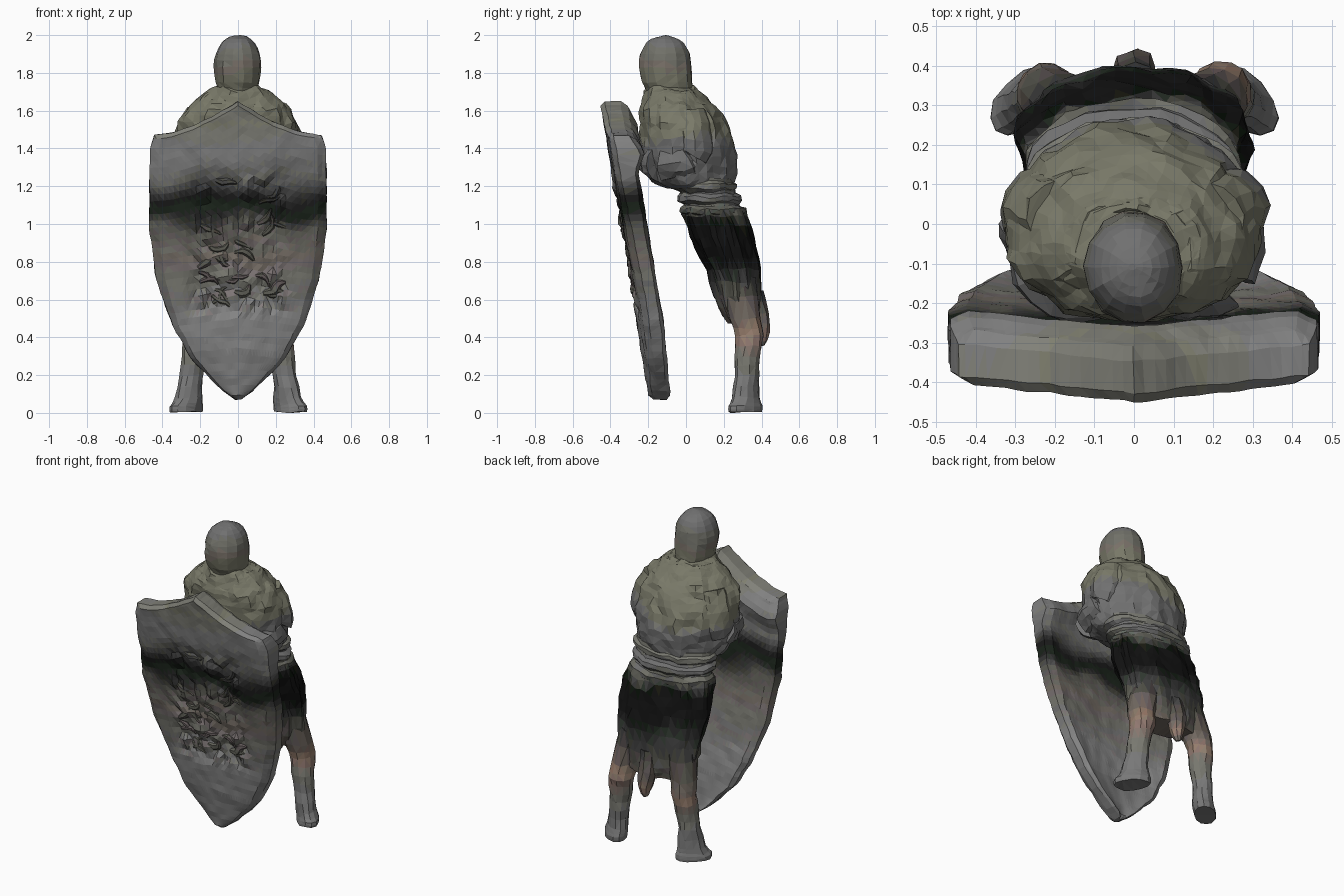
import bpy, bmesh, math, random
from mathutils import Vector, noise

if "Cube" in bpy.data.objects:
    bpy.data.objects.remove(bpy.data.objects["Cube"])

random.seed(4)
MATS = {}


def material(rgb):
    """One cached material per quantised sRGB colour."""
    key = tuple(int(round(c * 1.1 / 8.0) * 8) for c in rgb)
    if key not in MATS:
        m = bpy.data.materials.new("stone_%d_%d_%d" % key)
        m.diffuse_color = [max(c / 255.0, 0.0) ** 2.2 for c in key] + [1.0]
        m.use_nodes = True
        m.node_tree.nodes["Principled BSDF"].inputs["Base Color"].default_value = m.diffuse_color
        MATS[key] = m
    return MATS[key]


def ramp(stops):
    """Colour by height from (z, r, g, b) stops, low to high."""
    def f(p):
        z = p.z + 0.09 * noise.noise(p * 4)
        if z <= stops[0][0]:
            return stops[0][1:]
        for a, b in zip(stops, stops[1:]):
            if z <= b[0]:
                t = (z - a[0]) / (b[0] - a[0])
                return [a[i] + (b[i] - a[i]) * t for i in (1, 2, 3)]
        return stops[-1][1:]
    return f


def skin(name, rings, colour, rough=0.0, strip_caps=False):
    """Join closed rings of points into a solid, roughen, paint by face."""
    bm = bmesh.new()
    rows = [[bm.verts.new(Vector(p) + noise.noise_vector(Vector(p) * 14) * rough)
             for p in r] for r in rings]
    n = len(rows[0])
    for a, b in zip(rows, rows[1:]):
        for i in range(n):
            j = (i + 1) % n
            bm.faces.new((a[i], a[j], b[j], b[i]))
    for r in (rows[0], rows[-1]):
        if strip_caps:
            for i in range(n // 2 - 1):
                bm.faces.new((r[i], r[i + 1], r[n - 2 - i], r[n - 1 - i]))
        else:
            bm.faces.new(r)
    bmesh.ops.triangulate(bm, faces=bm.faces[:])
    bmesh.ops.recalc_face_normals(bm, faces=bm.faces[:])
    me = bpy.data.meshes.new(name)
    slots = []
    for f in bm.faces:
        m = material(colour(f.calc_center_median()))
        if m not in slots:
            slots.append(m)
            me.materials.append(m)
        f.material_index = slots.index(m)
    bm.to_mesh(me)
    bm.free()
    ob = bpy.data.objects.new(name, me)
    bpy.context.collection.objects.link(ob)
    return ob


def smooth(keys, sub):
    """Catmull-Rom resampling of a list of tuples."""
    out = []
    for i in range(len(keys) - 1):
        p0, p1, p2 = keys[max(i - 1, 0)], keys[i], keys[i + 1]
        p3 = keys[min(i + 2, len(keys) - 1)]
        for k in range(sub):
            t = k / sub
            out.append([0.5 * (2 * b + (c - a) * t + (2 * a - 5 * b + 4 * c - d) * t * t
                               + (3 * b - a - 3 * c + d) * t ** 3)
                        for a, b, c, d in zip(p0, p1, p2, p3)])
    return out + [list(keys[-1])]


def loft(name, keys, colour, seg=20, sub=3, rough=0.0, fold=0.0, folds=9, rot=0.0, front=0.0):
    """Upright body from (z, cx, cy, rx, ry) sections; folds, turn and a wider front optional."""
    rings = []
    for z, cx, cy, rx, ry in smooth(keys, sub):
        ring = []
        for i in range(seg):
            a = 2 * math.pi * i / seg
            k = 1 + fold * math.sin(folds * a + 4 * z)
            x, y = rx * k * math.cos(a) * (1 - front * math.sin(a)), ry * k * math.sin(a)
            ring.append((cx + x * math.cos(rot) - y * math.sin(rot),
                         cy + x * math.sin(rot) + y * math.cos(rot), z))
        rings.append(ring)
    return skin(name, rings, colour, rough)


def tube(name, keys, colour, seg=10, sub=3, rough=0.0):
    """Sweep of (x, y, z, radius) points."""
    pts = smooth(keys, sub)
    rings = []
    for i, p in enumerate(pts):
        d = (Vector(pts[min(i + 1, len(pts) - 1)][:3]) - Vector(pts[max(i - 1, 0)][:3])).normalized()
        ref = Vector((0, 1, 0)) if abs(d.y) < 0.85 else Vector((1, 0, 0))
        u = d.cross(ref).normalized()
        v = d.cross(u)
        rings.append([Vector(p[:3]) + p[3] * (u * math.cos(2 * math.pi * k / seg)
                                              + v * math.sin(2 * math.pi * k / seg))
                      for k in range(seg)])
    return skin(name, rings, colour, rough)


# Colours by height
olive = ramp([(1.2, 104, 104, 102), (1.5, 106, 106, 97), (1.75, 106, 106, 95), (2.0, 104, 102, 100)])
skirt_col = ramp([(0.45, 106, 96, 88), (0.58, 84, 82, 78), (0.72, 52, 54, 52), (0.82, 22, 24, 22),
                  (1.0, 18, 20, 18), (1.08, 85, 86, 80)])
leg_col = ramp([(0.0, 110, 110, 110), (0.33, 108, 106, 104), (0.42, 138, 114, 99),
                (0.5, 104, 96, 90), (0.65, 60, 60, 56)])
shield_col = ramp([(0.1, 114, 114, 114), (0.5, 124, 124, 124), (0.7, 110, 108, 104),
                   (0.85, 106, 102, 96), (0.97, 86, 84, 80), (1.04, 32, 34, 32),
                   (1.12, 32, 32, 32), (1.25, 98, 98, 96), (1.4, 118, 118, 118), (1.6, 112, 112, 102)])

# Shield: rows of a gently bowed kite outline with a pointed top
HALF = [(0, 0.015), (0.03, 0.08), (0.07, 0.14), (0.15, 0.25), (0.28, 0.35), (0.45, 0.43),
        (0.64, 0.47), (0.85, 0.468), (0.96, 0.462), (1.0, 0.445)]


def half_width(v):
    for a, b in zip(HALF, HALF[1:]):
        if v <= b[0]:
            return a[1] + (b[1] - a[1]) * (v - a[0]) / (b[0] - a[0])
    return HALF[-1][1]


def shield_point(u, v, back):
    x = u * half_width(v)
    top = 1.47 + 0.18 * (1 - min(abs(x) / 0.46, 1)) ** 1.7
    z = 0.07 + (top - 0.07) * v
    y = -0.185 - 0.163 * z + 0.06 * u * u * (1 - 0.75 * v) * min(1, 0.4 + v * 2)
    edge = max(0, abs(u) - 0.9) / 0.1
    rim = 0.025 * max(edge, 1 if v in (0, 1) else 0)
    if back:
        brim = max(0, 1 - abs(v - 0.93) / 0.07)
        return (x, y + 0.095 + 0.035 * v + 0.05 * brim - rim, z)
    # sunken, roughly carved field
    mask = max(0, min(1, (0.28 - abs(x)) / 0.06)) * max(0, min(1, (0.4 - abs(z - 0.9)) / 0.08))
    carve = abs(noise.noise(Vector((x * 11, 3.0, z * 9))))
    return (x, y + rim + mask * (0.03 - 0.06 * carve), z)


US = [-1, -0.96] + [-0.9 + 0.06 * i for i in range(31)] + [0.96, 1]
VS = [0, 0.015, 0.03, 0.05, 0.07] + [0.1 + 0.025 * i for i in range(36)] + [0.985, 1]
skin("shield", [[shield_point(u, v, False) for u in US]
                + [shield_point(u, v, True) for u in reversed(US)] for v in VS],
     shield_col, 0.007, strip_caps=True)

# Worn, irregular carved lumps on the shield face
relief_col = ramp([(0.5, 90, 88, 84), (0.95, 80, 78, 72), (1.1, 40, 40, 38), (1.3, 86, 86, 84)])
for n in range(26):
    x, z = random.uniform(-0.22, 0.18), random.uniform(0.58, 1.24)
    a, w = random.uniform(-0.7, 0.7), random.uniform(0.012, 0.024)
    keys = []
    for i in range(4):
        keys.append((x, -0.165 - 0.163 * z, z, w * (0.5, 1, 0.9, 0.3)[i]))
        x, z = x + 0.04 * math.cos(a), z + 0.04 * math.sin(a)
        a += random.uniform(-1.0, 1.0)
    tube("shield_relief", keys, relief_col, 6, 2, 0.012)

# Hooded head
loft("head", [(1.62, 0, -0.08, 0.10, 0.12), (1.69, 0, -0.085, 0.104, 0.122),
              (1.75, 0, -0.10, 0.116, 0.135), (1.83, 0, -0.11, 0.125, 0.142),
              (1.90, 0, -0.11, 0.117, 0.133), (1.96, 0, -0.11, 0.087, 0.098),
              (1.99, 0, -0.11, 0.047, 0.052), (2.0, 0, -0.11, 0.01, 0.01)],
     olive, 14, 2, 0.008)

# Bulky padded torso with cloth folds, broad in front
loft("torso", [(1.19, 0, 0.08, 0.24, 0.17), (1.23, 0, 0.035, 0.285, 0.225),
               (1.36, 0, 0.015, 0.318, 0.255), (1.5, 0, -0.005, 0.315, 0.24),
               (1.6, 0, -0.03, 0.275, 0.21), (1.67, 0, -0.05, 0.205, 0.16),
               (1.71, 0, -0.06, 0.155, 0.115)], olive, 36, 3, 0.022, 0.018, 11, front=0.12)

# Hood hem over the shoulders
loft("collar", [(1.56, 0, -0.04, 0.265, 0.208), (1.64, 0, -0.06, 0.22, 0.17),
                (1.7, 0, -0.075, 0.17, 0.145), (1.725, 0, -0.085, 0.12, 0.122)],
     olive, 24, 2, 0.022)

# Waist wrapped with cords
waist_col = ramp([(1.05, 70, 72, 66), (1.12, 104, 104, 98), (1.3, 108, 108, 102)])
loft("waist", [(1.04, 0, 0.15, 0.265, 0.155), (1.14, 0, 0.125, 0.25, 0.145),
               (1.24, 0, 0.09, 0.26, 0.16)], waist_col, 28, 2, 0.01)
for z, cy in [(1.2, 0.1), (1.135, 0.122), (1.07, 0.145)]:
    loft("belt_cord", [(z - 0.03, 0, cy + 0.01, 0.25, 0.145), (z - 0.012, 0, cy, 0.275, 0.17),
                       (z + 0.012, 0, cy, 0.275, 0.17), (z + 0.03, 0, cy - 0.01, 0.25, 0.145)],
         waist_col, 28, 1, 0.015)

# Skirt hanging in folds down to the knees
loft("skirt", [(0.48, 0, 0.305, 0.20, 0.08), (0.56, 0, 0.283, 0.255, 0.112),
               (0.76, 0, 0.25, 0.285, 0.145), (0.93, 0, 0.19, 0.295, 0.165),
               (1.08, 0, 0.145, 0.27, 0.165)], skirt_col, 40, 3, 0.016, 0.035, 10)

# Belt end hanging behind
tube("hanging_belt_end", [(0, 0.36, 0.64, 0.05), (0, 0.385, 0.52, 0.055),
                          (0.01, 0.40, 0.42, 0.042), (0, 0.40, 0.36, 0.015)],
     leg_col, 8, 2, 0.01)

# Arms and legs, one per side
for s, side in ((-1, "left"), (1, "right")):
    # bent arm in a sleeve, held against the chest
    tube("arm_" + side, [(s * 0.19, 0.02, 1.58, 0.09), (s * 0.23, 0.04, 1.47, 0.10),
                         (s * 0.24, 0.03, 1.36, 0.10), (s * 0.235, -0.05, 1.325, 0.095),
                         (s * 0.20, -0.145, 1.32, 0.088), (s * 0.12, -0.18, 1.33, 0.07),
                         (s * 0.05, -0.19, 1.34, 0.04)], olive, 12, 3, 0.018)
    # leg with the foot turned outward
    loft("leg_" + side, [(0.005, s * 0.275, 0.312, 0.105, 0.062), (0.035, s * 0.275, 0.312, 0.108, 0.064),
                         (0.08, s * 0.262, 0.315, 0.085, 0.062), (0.2, s * 0.248, 0.32, 0.068, 0.06),
                         (0.3, s * 0.232, 0.322, 0.068, 0.066), (0.41, s * 0.22, 0.337, 0.074, 0.078),
                         (0.5, s * 0.205, 0.315, 0.08, 0.085), (0.72, s * 0.15, 0.27, 0.1, 0.1)],
         leg_col, 12, 2, 0.01, rot=-s * math.pi / 4)
